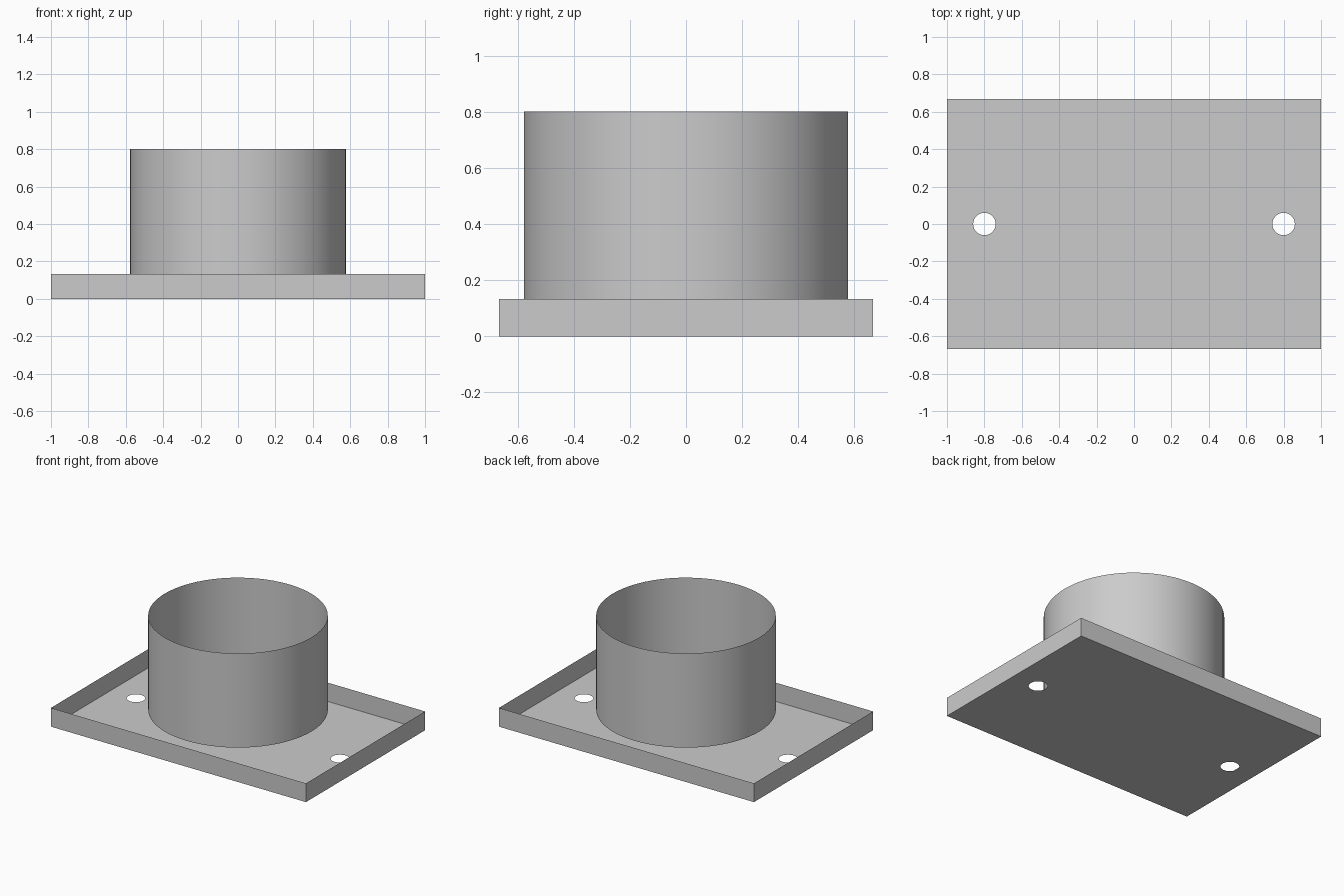
import bpy, bmesh, math

if "Cube" in bpy.data.objects:
    bpy.data.objects.remove(bpy.data.objects["Cube"])

W, D, H = 1.0, 0.667, 0.133      # tray half width, half depth, lip height
HOLE_X, HOLE_R = 0.8, 0.06
TUBE_R, TUBE_TOP = 0.577, 0.8

grey = bpy.data.materials.new("light_grey")
grey.diffuse_color = (0.6, 0.6, 0.6, 1)
grey.use_nodes = True
grey.node_tree.nodes["Principled BSDF"].inputs["Base Color"].default_value = grey.diffuse_color


def finish(name, bm):
    mesh = bpy.data.meshes.new(name)
    bm.to_mesh(mesh)
    bm.free()
    mesh.materials.append(grey)
    obj = bpy.data.objects.new(name, mesh)
    bpy.context.collection.objects.link(obj)
    return obj


def loop(bm, points):
    verts = [bm.verts.new(p) for p in points]
    return [bm.edges.new((v, verts[(i + 1) % len(verts)])) for i, v in enumerate(verts)]


def circle(cx, r, z, n):
    return [(cx + r * math.cos(2 * math.pi * i / n), r * math.sin(2 * math.pi * i / n), z)
            for i in range(n)]


corners = [(-W, -D), (W, -D), (W, D), (-W, D)]

# Tray floor: sheet with two round screw holes
bm = bmesh.new()
edges = loop(bm, [(x, y, 0) for x, y in corners])
for side in (-1, 1):
    edges += loop(bm, circle(side * HOLE_X, HOLE_R, 0, 32))
bmesh.ops.triangle_fill(bm, use_beauty=True, use_dissolve=False, edges=edges, normal=(0, 0, 1))
finish("tray_floor", bm)

# Tray lip: thin upright sheet around the floor
bm = bmesh.new()
bottom = loop(bm, [(x, y, 0) for x, y in corners])
top = loop(bm, [(x, y, H) for x, y in corners])
bmesh.ops.bridge_loops(bm, edges=bottom + top)
bmesh.ops.recalc_face_normals(bm, faces=bm.faces)
finish("tray_lip", bm)

# Tube: thin open cylinder starting at the height of the lip
bm = bmesh.new()
bottom = loop(bm, circle(0, TUBE_R, H, 64))
top = loop(bm, circle(0, TUBE_R, TUBE_TOP, 64))
bmesh.ops.bridge_loops(bm, edges=bottom + top)
bmesh.ops.recalc_face_normals(bm, faces=bm.faces)
for f in bm.faces:
    f.smooth = True
finish("tube", bm)
